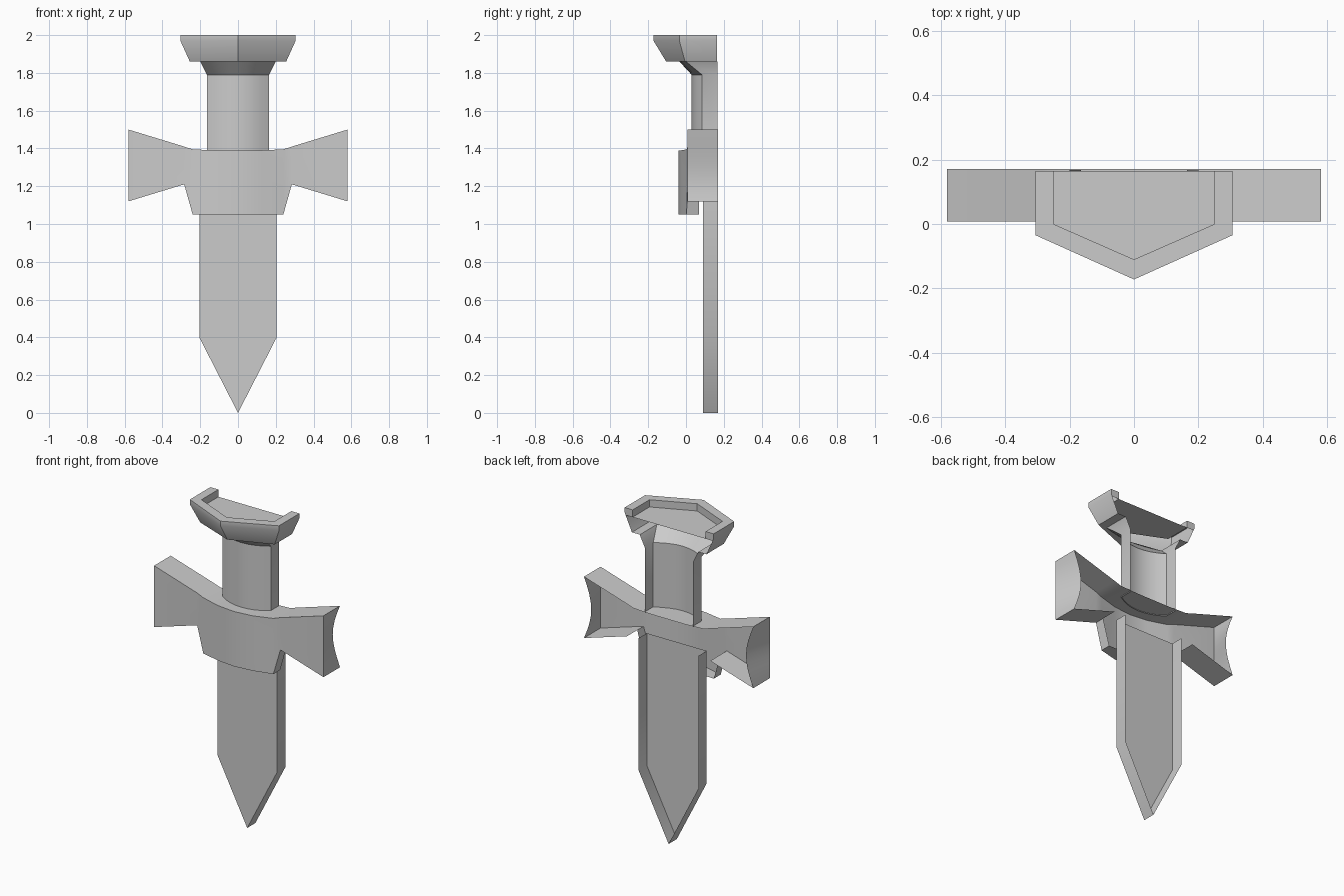
import bpy, bmesh, math

if "Cube" in bpy.data.objects:
    bpy.data.objects.remove(bpy.data.objects["Cube"])

BACK = 0.17
grey = bpy.data.materials.new("plain_grey")
grey.use_nodes = True
grey.diffuse_color = (0.6, 0.6, 0.6, 1)
grey.node_tree.nodes["Principled BSDF"].inputs["Base Color"].default_value = (0.6, 0.6, 0.6, 1)


def mirrored(half):
    """Extend points running from +x to the centre across to -x."""
    return half + [(-p[0], *p[1:]) for p in reversed(half) if p[0] > 1e-6]


def loft(bm, *rows):
    """Bridge successive rows of points with faces."""
    for a, b in zip(rows, rows[1:]):
        for i in range(len(a) - 1):
            quad = []
            for p in (a[i], a[i + 1], b[i + 1], b[i]):
                if p not in quad:
                    quad.append(p)
            if len(quad) > 2:
                bm.faces.new([bm.verts.new(p) for p in quad])


def finish(bm, name):
    bmesh.ops.remove_doubles(bm, verts=bm.verts, dist=0.0005)
    bmesh.ops.recalc_face_normals(bm, faces=bm.faces)
    mesh = bpy.data.meshes.new(name)
    bm.to_mesh(mesh)
    bm.free()
    obj = bpy.data.objects.new(name, mesh)
    bpy.context.collection.objects.link(obj)
    mesh.materials.append(grey)
    bpy.ops.object.select_all(action='DESELECT')
    obj.select_set(True)
    bpy.context.view_layer.objects.active = obj
    bpy.ops.object.shade_smooth_by_angle(angle=math.radians(30))


def set_y(row, y):
    return [(p[0], y, p[2]) for p in row]


# Blade: pointed front plate with side walls, open at the back
bm = bmesh.new()
edge = mirrored([(0.205, 0.09, 1.22), (0.205, 0.09, 0.4), (0, 0.09, 0)])
bm.faces.new([bm.verts.new(p) for p in edge])
loft(bm, edge, set_y(edge, BACK))
finish(bm, "blade")

# Guard: flared wings and a bowed centre, columns are (x, y, bottom, top)
bm = bmesh.new()
cols = mirrored([(0.58, 0.008, 1.12, 1.5), (0.285, 0.008, 1.21, 1.41),
                 (0.24, 0.003, 1.05, 1.395), (0.12, -0.027, 1.05, 1.39),
                 (0, -0.04, 1.05, 1.39)])
low = [(x, y, b) for x, y, b, t in cols]
high = [(x, y, t) for x, y, b, t in cols]
loft(bm, low, high)
loft(bm, high, set_y(high, BACK))
for wing in (low[:2], low[-2:]):
    loft(bm, wing, set_y(wing, BACK))
loft(bm, low[1:-1], set_y(low[1:-1], 0.07))
# Wing ends: straight front edge, hollowed back edge
STEPS = 8
for s in (1, -1):
    front, back = [], []
    for i in range(STEPS + 1):
        t = i / STEPS
        z = 1.12 + 0.38 * t
        front.append((s * 0.58, 0.008, z))
        back.append((s * (0.58 - 0.05 * math.sin(math.pi * t)), BACK, z))
    loft(bm, front, back)
finish(bm, "guard")


# Grip: bowed front with straight sides, flaring into the pommel
def grip_row(w, side, front, z):
    half = [(w, 0.167, z)]
    for i in range(5):
        u = 1 - i / 4
        half.append((w * u, front + (side - front) * u * u, z))
    return mirrored(half)


bm = bmesh.new()
grip_top = grip_row(0.2, 0.0, -0.035, 1.86)
loft(bm, grip_row(0.165, 0.085, 0.03, 1.385), grip_row(0.165, 0.085, 0.03, 1.79), grip_top)
finish(bm, "grip")


# Pommel: angular tray with a raised rim, hollow underneath
def pommel_row(w, side, front, z):
    return mirrored([(w, 0.165, z), (w, side, z), (0, front, z)])


bm = bmesh.new()
floor = pommel_row(0.25, 0.0, -0.11, 1.955)
loft(bm, pommel_row(0.2, 0.0, -0.035, 1.86), pommel_row(0.255, -0.005, -0.105, 1.86),
     pommel_row(0.305, -0.035, -0.172, 1.97), pommel_row(0.305, -0.035, -0.172, 2),
     pommel_row(0.25, 0.0, -0.11, 2), floor)
bm.faces.new([bm.verts.new(p) for p in floor])
# Rear ends of the rim
for s in (1, -1):
    bm.faces.new([bm.verts.new((s * x, 0.165, z)) for x, z in
                  ((0.305, 2), (0.25, 2), (0.25, 1.955), (0.298, 1.955), (0.305, 1.97))])
finish(bm, "pommel")
